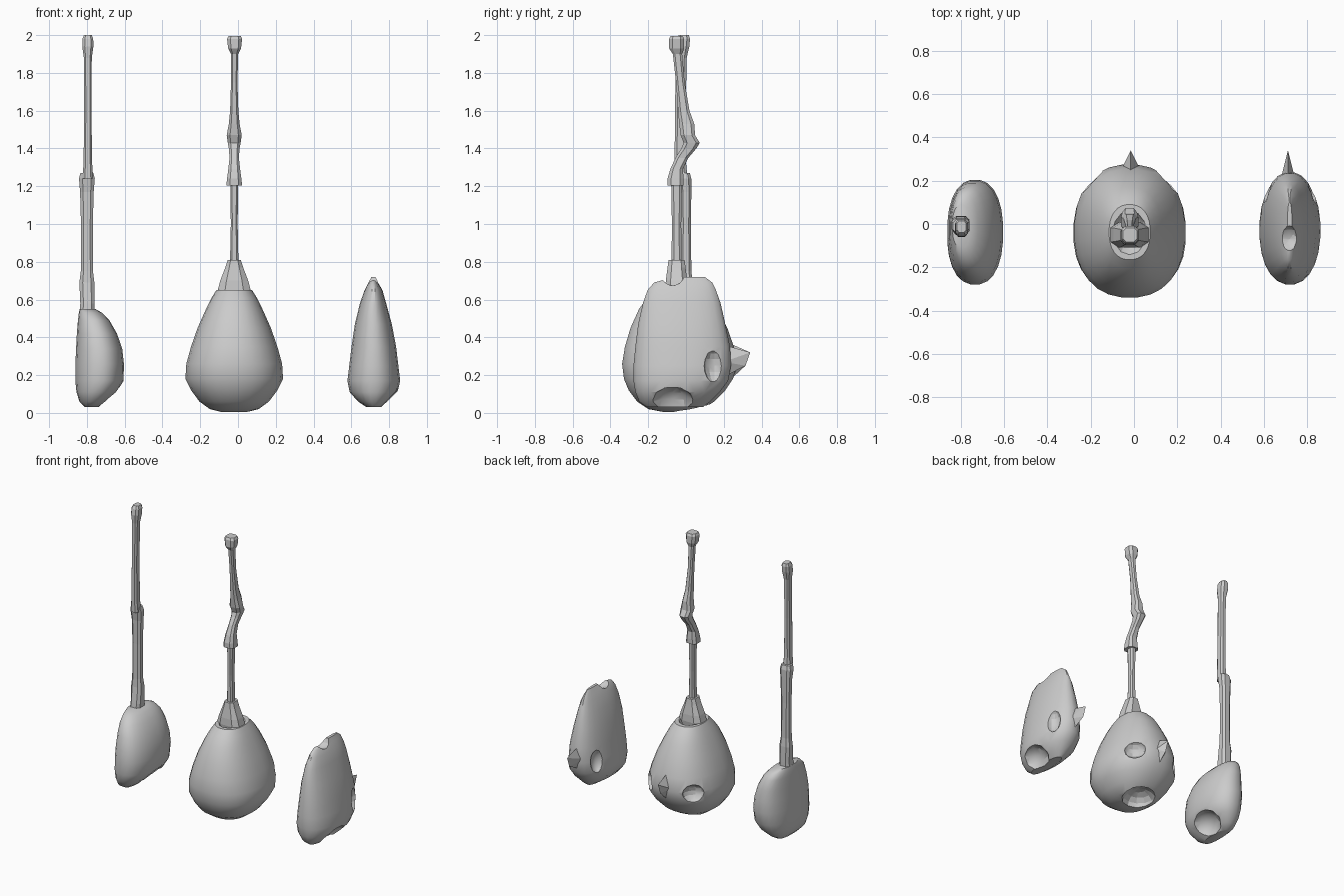
import bpy, bmesh, math
from mathutils import Vector


def loft(name, rings, sides=24, power=2.0, smooth=True):
    """Skin closed rings given as (z, x min, x max, y min, y max)."""
    bm = bmesh.new()
    loops = []
    for z, x0, x1, y0, y1 in rings:
        loop = []
        for i in range(sides):
            a = 2 * math.pi * (i + 0.5) / sides
            c, s = math.cos(a), math.sin(a)
            px = math.copysign(abs(c) ** (2 / power), c)
            py = math.copysign(abs(s) ** (2 / power), s)
            loop.append(bm.verts.new(((x0 + x1) / 2 + px * (x1 - x0) / 2,
                                      (y0 + y1) / 2 + py * (y1 - y0) / 2, z)))
        loops.append(loop)
    for a, b in zip(loops, loops[1:]):
        for i in range(sides):
            j = (i + 1) % sides
            bm.faces.new((a[i], a[j], b[j], b[i]))
    bm.faces.new(loops[0][::-1])
    bm.faces.new(loops[-1])
    me = bpy.data.meshes.new(name)
    bm.to_mesh(me)
    bm.free()
    ob = bpy.data.objects.new(name, me)
    bpy.context.collection.objects.link(ob)
    if smooth:
        shade(ob)
    return ob


def shade(ob):
    bpy.ops.object.select_all(action='DESELECT')
    ob.select_set(True)
    bpy.context.view_layer.objects.active = ob
    bpy.ops.object.shade_smooth_by_angle(angle=math.radians(35))


def carve(ob, loc, size):
    """Hollow out an ellipsoidal socket."""
    bpy.ops.mesh.primitive_uv_sphere_add(segments=12, ring_count=8, location=loc)
    cut = bpy.context.object
    cut.scale = size
    cut.hide_render = True
    bpy.context.view_layer.update()
    mod = ob.modifiers.new("socket", 'BOOLEAN')
    mod.operation, mod.object = 'DIFFERENCE', cut
    bpy.context.view_layer.objects.active = ob
    # bring the cut before any shading modifier, then apply
    bpy.ops.object.modifier_move_to_index(modifier=mod.name, index=0)
    bpy.ops.object.modifier_apply(modifier=mod.name)
    bpy.data.objects.remove(cut)


def beak(name, x, y, half_w):
    """Pointed wedge curving up at the back."""
    bm = bmesh.new()
    pts = [(-half_w, y, .27), (0, y, .36), (half_w, y, .27), (0, y, .19),
           (0, .34, .32), (0, .315, .25)]
    v = [bm.verts.new((x + p[0], p[1], p[2])) for p in pts]
    for f in ((0, 1, 4), (1, 2, 4), (2, 3, 5), (3, 0, 5), (0, 4, 5), (2, 5, 4), (3, 2, 1, 0)):
        bm.faces.new([v[i] for i in f])
    bmesh.ops.recalc_face_normals(bm, faces=bm.faces)
    me = bpy.data.meshes.new(name)
    bm.to_mesh(me)
    bm.free()
    bpy.context.collection.objects.link(bpy.data.objects.new(name, me))


def bone(name, sections, sides=8):
    """Faceted shaft from (z, x centre, y centre, half x, half y)."""
    loft(name, [(z, x - hx, x + hx, y - hy, y + hy) for z, x, y, hx, hy in sections],
         sides, 3.0, smooth=False)


# Middle: egg-shaped shell with neck opening, eye and base sockets
shell = loft("middle_shell", [
    (.005, -.09, .05, -.12, .06), (.02, -.15, .11, -.20, .09), (.06, -.205, .165, -.26, .15),
    (.12, -.25, .21, -.305, .21), (.18, -.28, .24, -.33, .25), (.26, -.275, .235, -.34, .275),
    (.35, -.25, .21, -.325, .255), (.45, -.215, .175, -.295, .22), (.55, -.17, .13, -.25, .17),
    (.61, -.14, .10, -.205, .13), (.65, -.115, .075, -.165, .09)], 28, 2.3)
carve(shell, (-.02, -.04, .68), (.085, .11, .08))
carve(shell, (-.02, .03, .0), (.12, .12, .09))
for s in (-1, 1):
    carve(shell, (-.02 + s * .2, .22, .25), (.085, .085, .07))
shade(shell)
beak("middle_beak", -.015, .25, .045)

# Middle: neck and jointed bone shaft
bone("middle_neck", [(.58, -.02, -.05, .07, .05), (.65, -.02, -.05, .092, .062),
                     (.70, -.02, -.05, .078, .06), (.77, -.02, -.05, .05, .05),
                     (.81, -.02, -.05, .036, .045)])
bone("middle_lower_bone", [(.78, -.02, -.05, .024, .028), (1.0, -.02, -.05, .019, .026),
                           (1.22, -.02, -.05, .022, .03)])
bone("middle_upper_bone", [(1.205, -.02, -.055, .044, .045), (1.24, -.02, -.055, .04, .045),
                           (1.29, -.02, -.05, .033, .035), (1.35, -.02, -.022, .026, .036),
                           (1.40, -.02, .015, .03, .042), (1.43, -.02, .03, .036, .045),
                           (1.47, -.02, .01, .042, .04), (1.53, -.02, .004, .03, .042),
                           (1.60, -.02, -.012, .023, .032), (1.75, -.02, -.03, .018, .024),
                           (1.90, -.018, -.045, .02, .026), (1.93, -.018, -.05, .036, .042),
                           (1.98, -.018, -.05, .042, .042), (1.995, -.018, -.05, .034, .034)])

# Right: narrow shell with ridge, notch and sockets
narrow = loft("right_shell", [
    (.03, .68, .76, -.21, .09), (.06, .635, .80, -.25, .13), (.11, .59, .845, -.27, .18),
    (.17, .578, .86, -.28, .225), (.25, .588, .85, -.28, .24), (.35, .60, .838, -.27, .235),
    (.47, .618, .815, -.255, .21), (.58, .645, .785, -.23, .185), (.65, .67, .765, -.205, .16),
    (.69, .69, .742, -.17, .14), (.72, .708, .728, -.06, .10)], 24, 2.2)
carve(narrow, (.717, -.07, .74), (.09, .065, .07))
carve(narrow, (.83, -.07, .03), (.10, .125, .11))
for s in (-1, 1):
    carve(narrow, (.717 + s * .125, .15, .25), (.055, .055, .09))
shade(narrow)
beak("right_beak", .71, .20, .035)

# Left: half-flat shell hollowed at the base
half = loft("left_shell", [
    (.03, -.81, -.74, -.18, .06), (.06, -.84, -.70, -.23, .11), (.11, -.856, -.64, -.265, .16),
    (.17, -.862, -.605, -.28, .19), (.26, -.862, -.603, -.28, .205), (.34, -.858, -.612, -.27, .20),
    (.42, -.854, -.64, -.245, .19), (.49, -.848, -.68, -.21, .17), (.53, -.843, -.72, -.16, .14),
    (.55, -.838, -.755, -.11, .09)], 24, 2.3)
carve(half, (-.64, -.03, .05), (.11, .13, .11))
shade(half)

# Left: two-stage bone shaft
bone("left_lower_bone", [(.50, -.80, -.01, .042, .05), (.58, -.797, -.005, .04, .045),
                         (.69, -.80, .002, .042, .035), (.75, -.80, 0, .034, .03),
                         (1.0, -.80, 0, .033, .027), (1.17, -.80, 0, .038, .03),
                         (1.24, -.80, -.005, .044, .035), (1.27, -.80, -.01, .036, .032)])
bone("left_upper_bone", [(1.24, -.795, -.025, .03, .036), (1.32, -.795, -.03, .024, .032),
                         (1.6, -.795, -.03, .02, .03), (1.88, -.795, -.025, .022, .03),
                         (1.94, -.795, -.02, .031, .04), (1.98, -.795, -.015, .03, .038),
                         (2.0, -.795, -.012, .022, .028)])
